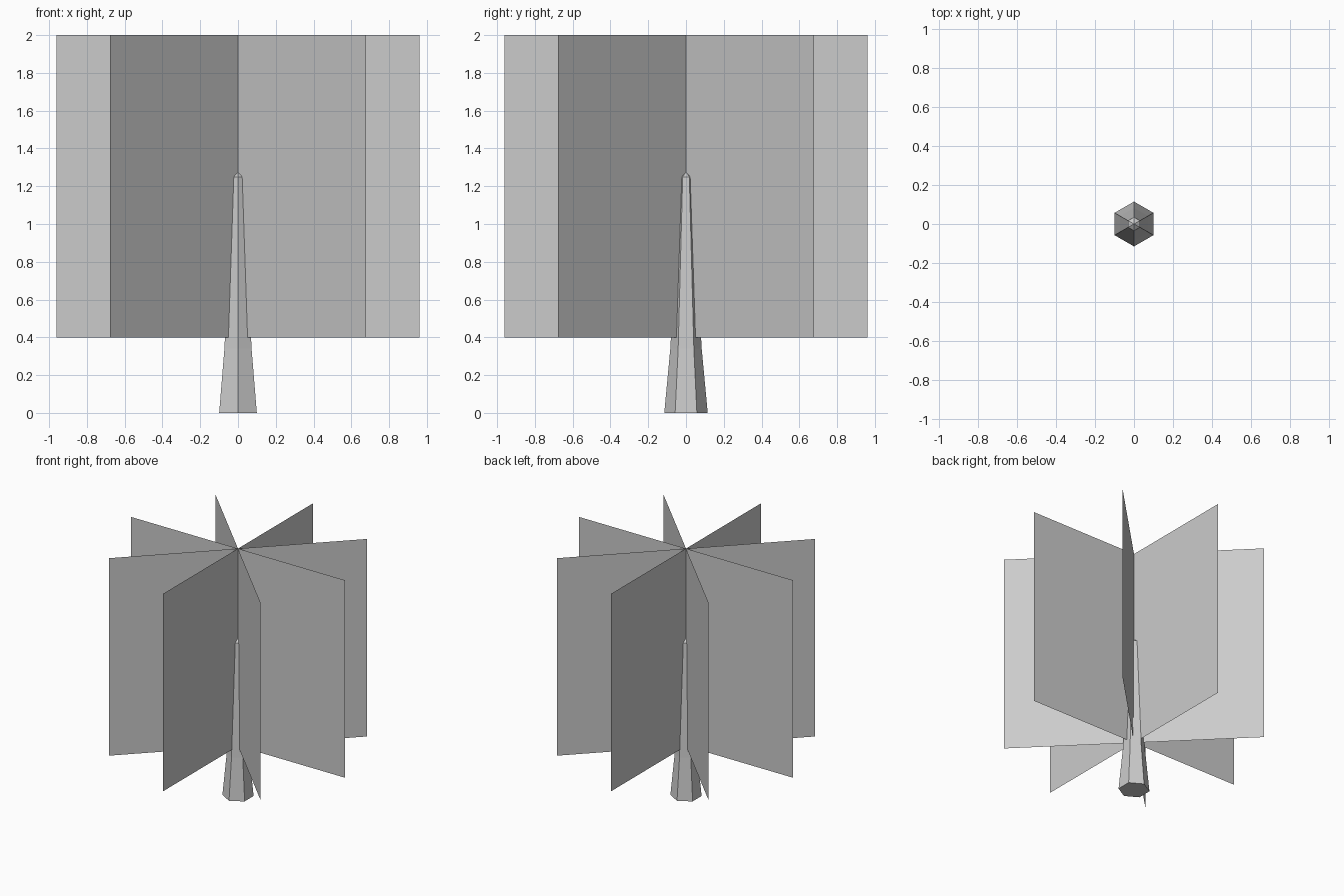
import bpy, bmesh
from math import pi, sin, cos

if "Cube" in bpy.data.objects:
    bpy.data.objects.remove(bpy.data.objects["Cube"])


def make_object(name, bm):
    mesh = bpy.data.meshes.new(name)
    bm.to_mesh(mesh)
    bm.free()
    obj = bpy.data.objects.new(name, mesh)
    bpy.context.collection.objects.link(obj)
    return obj


# Trunk: six-sided taper, flared at the root, with a pointed tip
SIDES = 6
profile = [(0.115, 0.0), (0.083, 0.34), (0.035, 1.25)]
bm = bmesh.new()
rings = [[bm.verts.new((r * cos(pi / 2 + 2 * pi * i / SIDES),
                        r * sin(pi / 2 + 2 * pi * i / SIDES), z))
          for i in range(SIDES)] for r, z in profile]
tip = bm.verts.new((0, 0, 1.275))
bm.faces.new(rings[0][::-1])
for i in range(SIDES):
    j = (i + 1) % SIDES
    for lower, upper in zip(rings, rings[1:]):
        bm.faces.new((lower[i], lower[j], upper[j], upper[i]))
    bm.faces.new((rings[-1][i], rings[-1][j], tip))
make_object("trunk", bm)

# Foliage: four flat cards crossing on the trunk axis
HALF_WIDTH, BOTTOM, TOP = 0.96, 0.4, 2.0
for k in range(4):
    bm = bmesh.new()
    corners = [(-HALF_WIDTH, BOTTOM), (HALF_WIDTH, BOTTOM),
               (HALF_WIDTH, TOP), (-HALF_WIDTH, TOP)]
    bm.faces.new([bm.verts.new((x, 0, z)) for x, z in corners])
    card = make_object(f"foliage_card_{k + 1}", bm)
    card.rotation_euler.z = k * pi / 4
